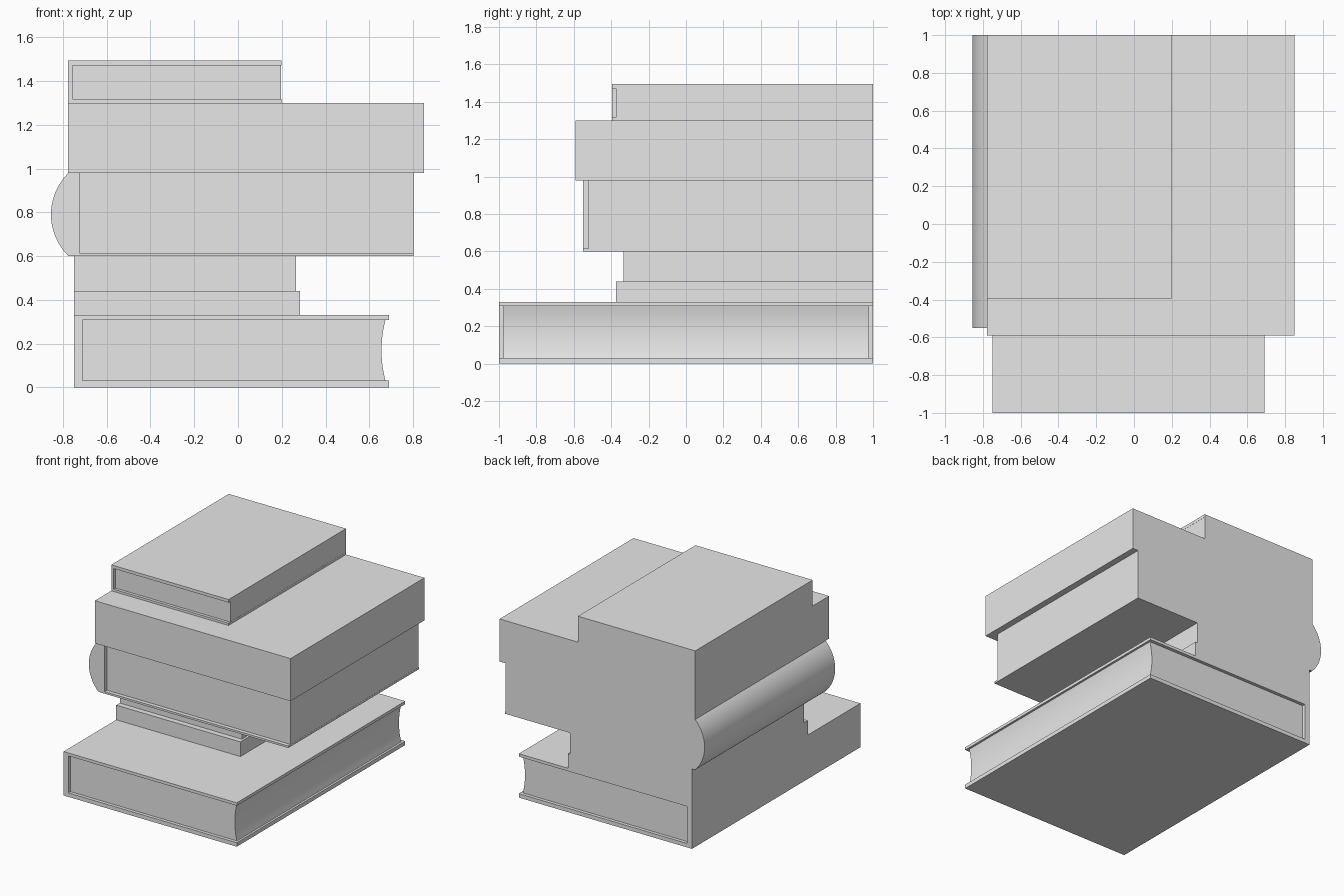
import bpy
import bmesh
import math

cube = bpy.data.objects.get("Cube")
if cube:
    bpy.data.objects.remove(cube, do_unlink=True)

grey = bpy.data.materials.new("plain grey")
grey.use_nodes = True
GREY = (0.8, 0.8, 0.8, 1)
grey.diffuse_color = GREY
grey.node_tree.nodes["Principled BSDF"].inputs["Base Color"].default_value = GREY

BACK = 1.0


def prism(name, profile, front, back=BACK):
    """Extrude an x-z outline along y from front to back."""
    bm = bmesh.new()
    face = bm.faces.new([bm.verts.new((x, front, z)) for x, z in profile])
    new = bmesh.ops.extrude_face_region(bm, geom=[face])["geom"]
    verts = [v for v in new if isinstance(v, bmesh.types.BMVert)]
    bmesh.ops.translate(bm, verts=verts, vec=(0, back - front, 0))
    bmesh.ops.recalc_face_normals(bm, faces=bm.faces)
    mesh = bpy.data.meshes.new(name)
    bm.to_mesh(mesh)
    bm.free()
    mesh.materials.append(grey)
    obj = bpy.data.objects.new(name, mesh)
    bpy.context.collection.objects.link(obj)
    bpy.ops.object.select_all(action="DESELECT")
    obj.select_set(True)
    bpy.context.view_layer.objects.active = obj
    bpy.ops.object.shade_smooth_by_angle(angle=math.radians(30))
    return obj


def rect(x0, x1, z0, z1):
    return [(x0, z0), (x1, z0), (x1, z1), (x0, z1)]


def bulge(x, z0, z1, depth, steps):
    """Shallow arc from (x, z0) to (x, z1), bowed towards -x."""
    half = (z1 - z0) / 2
    radius = (half ** 2 + depth ** 2) / (2 * depth)
    sweep = math.asin(half / radius)
    angles = [sweep * (2 * i / steps - 1) for i in range(steps + 1)]
    return [(x + radius - depth - radius * math.cos(a),
             z0 + half + radius * math.sin(a)) for a in angles]


def cover(name, x0, x1, z0, z1, spine, low, high, front):
    """C-shaped hardback cover open on the +x side."""
    prism(name, [(x0, z0), (x1, z0), (x1, low), (spine, low),
                 (spine, high), (x1, high), (x1, z1), (x0, z1)], front)


# Large bottom book with hollowed fore edge
cover("bottom_book_cover", -0.75, 0.69, 0, 0.33, -0.71, 0.03, 0.308, -1)
prism("bottom_book_pages",
      [(-0.71, 0.308), (-0.71, 0.03)] + bulge(0.674, 0.03, 0.308, 0.018, 10),
      -0.975, 0.975)

# Two small plain books
prism("thin_book", rect(-0.75, 0.283, 0.33, 0.44), -0.375)
prism("small_book", rect(-0.75, 0.265, 0.44, 0.6), -0.333)

# Thick book with rounded spine
prism("round_book_spine",
      bulge(-0.775, 0.6, 0.98, 0.08, 20) + [(-0.725, 0.98), (-0.725, 0.6)],
      -0.55)
prism("round_book_lower_cover", rect(-0.725, 0.803, 0.6, 0.615), -0.55)
prism("round_book_pages", rect(-0.725, 0.802, 0.615, 0.98), -0.52)

# Wide plain book
prism("wide_book", rect(-0.777, 0.85, 0.98, 1.3), -0.59)

# Top book
cover("top_book_cover", -0.777, 0.198, 1.3, 1.495, -0.757, 1.317, 1.472, -0.395)
prism("top_book_pages", rect(-0.757, 0.197, 1.317, 1.472), -0.373)
